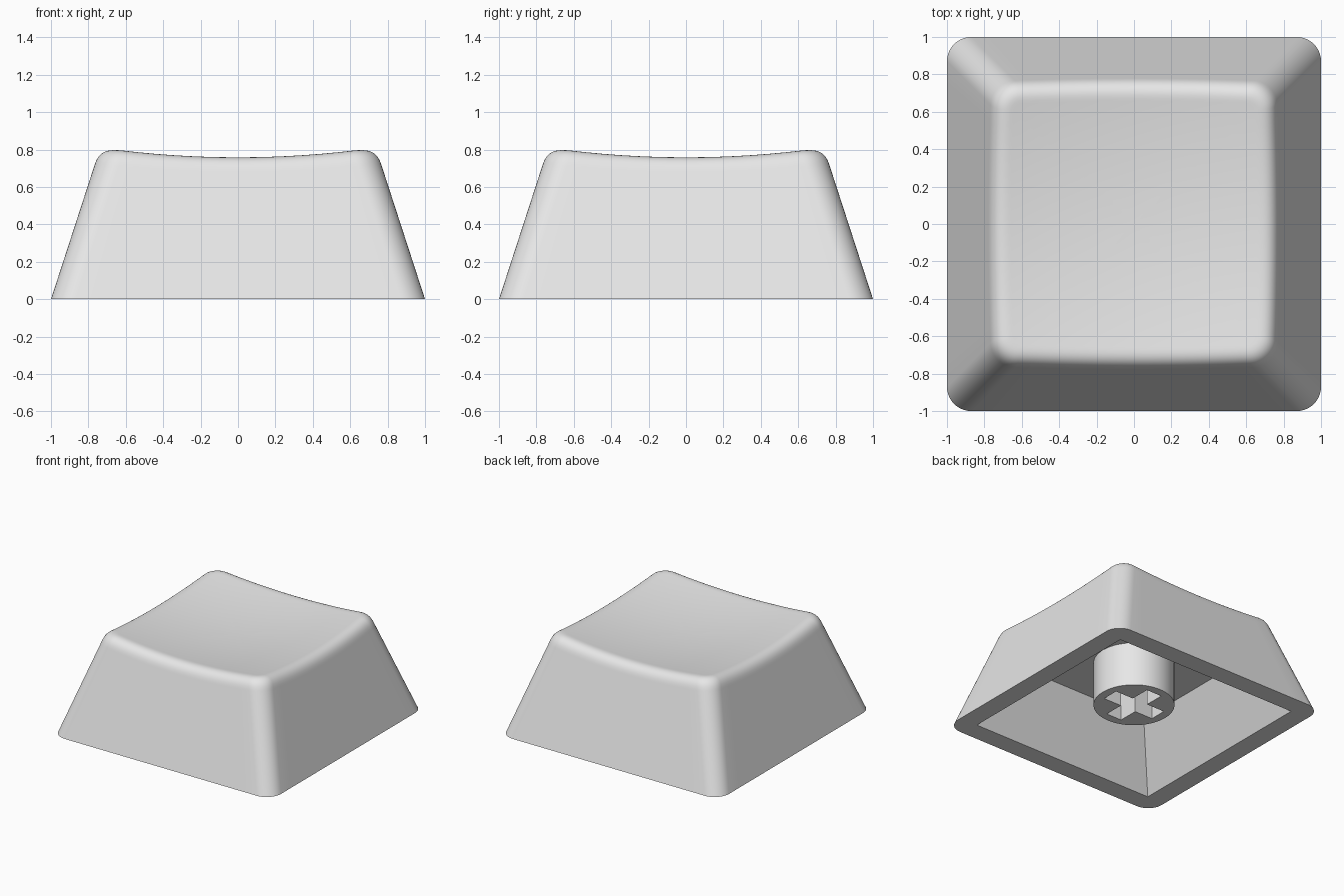
import bpy, bmesh, math
from mathutils import Vector

if "Cube" in bpy.data.objects:
    bpy.data.objects.remove(bpy.data.objects["Cube"])

CORNER = 0.13     # vertical corner radius
TAPER = 0.325     # inward lean of the walls per unit of height
FILLET = 0.08     # length of the rounded top edge on each side
ARC, SIDE = 10, 14

grey = bpy.data.materials.new("light grey plastic")
grey.use_nodes = True
COLOR = (0.8, 0.8, 0.8, 1)
grey.diffuse_color = COLOR
grey.node_tree.nodes["Principled BSDF"].inputs["Base Color"].default_value = COLOR


def make_object(name, bm):
    bmesh.ops.recalc_face_normals(bm, faces=bm.faces)
    mesh = bpy.data.meshes.new(name)
    bm.to_mesh(mesh)
    bm.free()
    mesh.materials.append(grey)
    obj = bpy.data.objects.new(name, mesh)
    bpy.context.collection.objects.link(obj)
    return obj


def select(obj):
    bpy.ops.object.select_all(action='DESELECT')
    obj.select_set(True)
    bpy.context.view_layer.objects.active = obj


def cut(obj, cutter):
    select(obj)
    mod = obj.modifiers.new("cut", 'BOOLEAN')
    mod.operation, mod.solver, mod.object = 'DIFFERENCE', 'EXACT', cutter
    bpy.ops.object.modifier_apply(modifier=mod.name)
    bpy.data.objects.remove(cutter)


def prism(name, low, high, z0, z1):
    """Solid between two matching outlines at two heights."""
    bm = bmesh.new()
    a = [bm.verts.new((x, y, z0)) for x, y in low]
    b = [bm.verts.new((x, y, z1)) for x, y in high]
    bm.faces.new(a[::-1])
    bm.faces.new(b)
    for i in range(len(a)):
        j = (i + 1) % len(a)
        bm.faces.new((a[i], a[j], b[j], b[i]))
    return make_object(name, bm)


def square(h):
    return [(-h, -h), (h, -h), (h, h), (-h, h)]


def dish(x, y):
    """Height of the scooped top."""
    return 0.712 + 0.1 * (x * x + y * y)


# Rounded square outline: arc centre direction and outward normal per point
outline = []
for q in range(4):
    start = q * math.pi / 2
    c = Vector((math.cos(start + math.pi / 4), math.sin(start + math.pi / 4))) * math.sqrt(2)
    d = Vector((-c.y, c.x))
    for i in range(ARC + 1):
        a = start + i / ARC * math.pi / 2
        outline.append((c, Vector((math.cos(a), math.sin(a)))))
    n = Vector((math.cos(start + math.pi / 2), math.sin(start + math.pi / 2)))
    for i in range(1, SIDE):
        outline.append((c.lerp(d, i / SIDE), n))


def wall_point(c, n, z):
    p = c * (1 - TAPER * z - CORNER) + n * CORNER
    return Vector((p.x, p.y, z))


def section(c, n):
    """Wall, rounded edge and dish, from the base to near the centre."""
    z = 0.75
    for _ in range(12):
        p = wall_point(c, n, z)
        z = dish(p.x, p.y)
    edge = wall_point(c, n, z)
    low = wall_point(c, n, z - FILLET)
    inner = edge.xy - n * FILLET
    top = Vector((inner.x, inner.y, dish(*inner)))
    pts = [wall_point(c, n, 0), wall_point(c, n, z - FILLET - 0.012)]
    for i in range(9):
        t = i / 8
        pts.append(low.lerp(edge, t).lerp(edge.lerp(top, t), t))
    for s in (0.98, 0.88, 0.75, 0.6, 0.45, 0.3, 0.15):
        p = inner * s
        pts.append(Vector((p.x, p.y, dish(*p))))
    return pts


# Cap body
bm = bmesh.new()
columns = [[bm.verts.new(p) for p in section(c, n)] for c, n in outline]
for a, b in zip(columns, columns[1:] + columns[:1]):
    for k in range(len(a) - 1):
        bm.faces.new((a[k], b[k], b[k + 1], a[k + 1]))
    if a is columns[0]:
        centre = bm.verts.new((0, 0, dish(0, 0)))
    bm.faces.new((a[-1], b[-1], centre))
bm.faces.new([col[0] for col in reversed(columns)])
cap = make_object("cap_shell", bm)

# Hollow underside with sharp corners and leaning walls
SLOPE, CEILING, BELOW = 0.5, 0.48, 0.1
cut(cap, prism("hollow_cutter", square(0.84 + SLOPE * BELOW),
               square(0.84 - SLOPE * CEILING), -BELOW, CEILING))

# Round stem with a cross-shaped socket
circle = [(0.305 * math.cos(i * math.tau / 64), 0.305 * math.sin(i * math.tau / 64))
          for i in range(64)]
stem = prism("stem", circle, circle, 0.115, CEILING + 0.02)
L, W = 0.235, 0.07
cross = []
for q in range(4):
    for x, y in ((L, -W), (L, W), (W, W)):
        for _ in range(q):
            x, y = -y, x
        cross.append((x, y))
cut(stem, prism("socket_cutter", cross, cross, 0.0, CEILING - 0.002))

for obj in (cap, stem):
    select(obj)
    bpy.ops.object.shade_smooth_by_angle(angle=math.radians(30))
